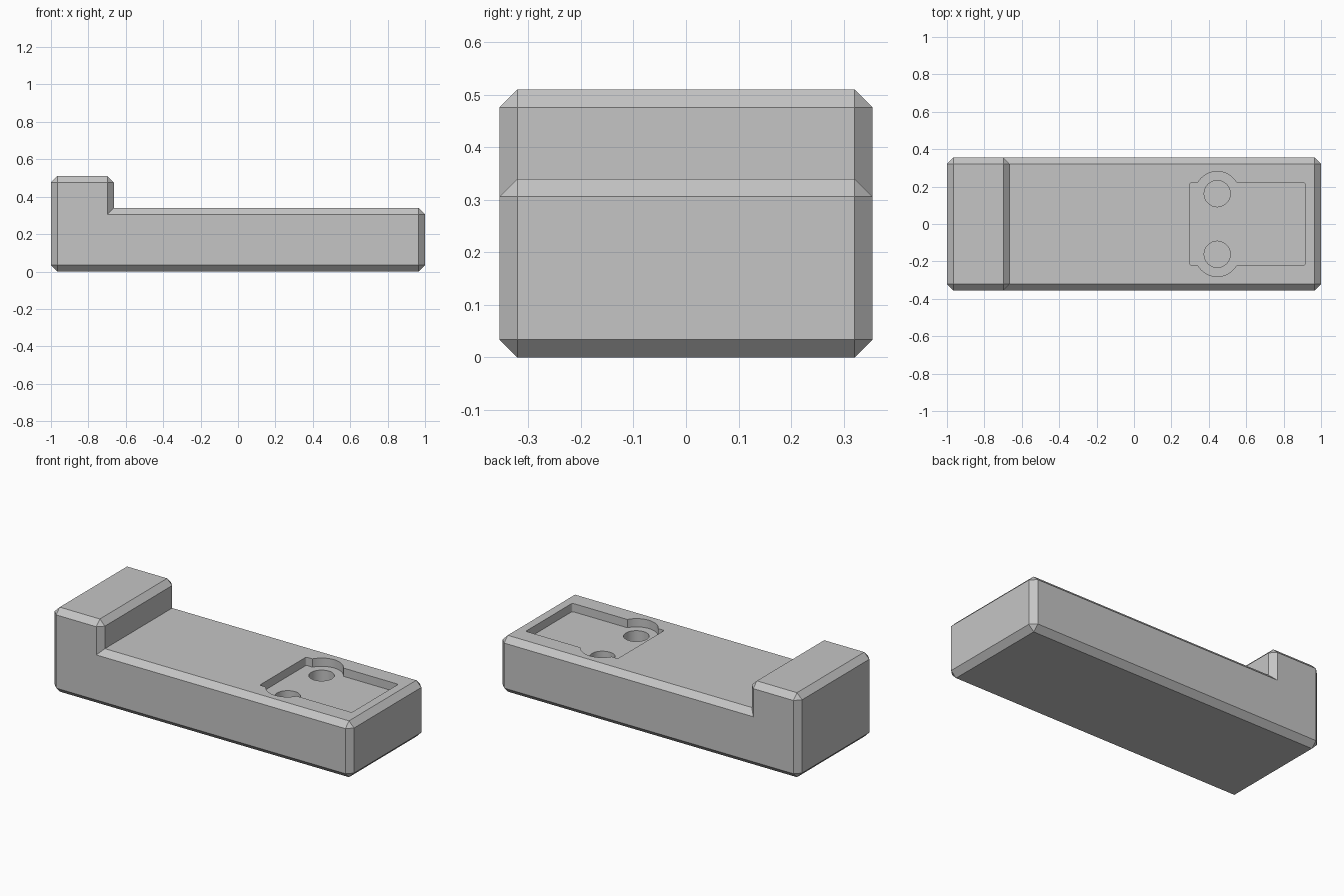
import bpy
import bmesh
import math

cube = bpy.data.objects.get("Cube")
if cube:
    bpy.data.objects.remove(cube, do_unlink=True)

# Main sizes
HALF_Y, C = 0.355, 0.034
FLOOR, POST, STEP = 0.34, 0.51, -0.664
POCKET_X, POCKET_Y, POCKET_DEPTH = (0.30, 0.915), 0.222, 0.05
HOLE_X, HOLE_Y, HOLE_R, LOBE_R, HOLE_DEPTH = 0.445, 0.162, 0.07, 0.119, 0.15

grey = bpy.data.materials.new("plain grey")
grey.use_nodes = True
grey.diffuse_color = (0.56, 0.56, 0.56, 1)
grey.node_tree.nodes["Principled BSDF"].inputs["Base Color"].default_value = grey.diffuse_color


def finish(bm, name):
    bmesh.ops.recalc_face_normals(bm, faces=bm.faces)
    mesh = bpy.data.meshes.new(name)
    bm.to_mesh(mesh)
    bm.free()
    mesh.materials.append(grey)
    obj = bpy.data.objects.new(name, mesh)
    bpy.context.collection.objects.link(obj)
    return obj


def prism(outline, z0, z1, name):
    bm = bmesh.new()
    face = bm.faces.new([bm.verts.new((x, y, z0)) for x, y in outline])
    top = bmesh.ops.extrude_face_region(bm, geom=[face])["geom"]
    for v in top:
        if isinstance(v, bmesh.types.BMVert):
            v.co.z = z1
    return finish(bm, name)


def arc(cx, cy, r, a0, a1, n):
    return [(cx + r * math.cos(a0 + (a1 - a0) * i / n),
             cy + r * math.sin(a0 + (a1 - a0) * i / n)) for i in range(n + 1)]


# Stepped body: L profile lofted across y, chamfered on every convex edge
corners = [(-1, 0), (1, 0), (1, FLOOR), (STEP, FLOOR), (STEP, POST), (-1, POST)]
CONCAVE = 3
count = len(corners)


def toward(a, b):
    d = math.dist(a, b)
    return tuple(p + (q - p) * C / d for p, q in zip(a, b))


inset, ring = [], []
for i, k in enumerate(corners):
    before, after = corners[i - 1], corners[(i + 1) % count]
    sign = -1 if i == CONCAVE else 1
    p, q = toward(k, before), toward(k, after)
    inset.append(tuple(m + sign * (u + v - 2 * m) for m, u, v in zip(k, p, q)))
    ring += [(i, k)] if i == CONCAVE else [(i, p), (i, q)]

bm = bmesh.new()
rings = []
for side in (-1, 1):
    end = [bm.verts.new((x, side * HALF_Y, z)) for x, z in inset]
    mid = [(o, bm.verts.new((p[0], side * (HALF_Y - C), p[1]))) for o, p in ring]
    bm.faces.new(end)
    for j in range(len(mid)):
        (oa, a), (ob, b) = mid[j - 1], mid[j]
        bm.faces.new([a, b, end[ob]] if oa == ob else [a, b, end[ob], end[oa]])
    rings.append([v for o, v in mid])
for j in range(len(ring)):
    bm.faces.new([rings[0][j - 1], rings[0][j], rings[1][j], rings[1][j - 1]])
body = finish(bm, "stepped_block")

# Pocket cutter: rectangle with a round lobe on each long side
lobe = math.asin((POCKET_Y - HOLE_Y) / LOBE_R)
x0, x1 = POCKET_X
R = 0.01
half = arc(x1 - R, POCKET_Y - R, R, 0, math.pi / 2, 4)
half += arc(HOLE_X, HOLE_Y, LOBE_R, lobe, math.pi - lobe, 24)
half += arc(x0 + R, POCKET_Y - R, R, math.pi / 2, math.pi, 4)
outline = half + [(x, -y) for x, y in reversed(half)]
cutters = [prism(outline, FLOOR - POCKET_DEPTH, FLOOR + 0.1, "pocket_cutter")]

# Two blind round holes in the pocket floor
for side in (-1, 1):
    circle = arc(HOLE_X, side * HOLE_Y, HOLE_R, 0, 2 * math.pi, 40)[:-1]
    cutters.append(prism(circle, FLOOR - POCKET_DEPTH - HOLE_DEPTH, FLOOR + 0.05, "hole_cutter"))

bpy.ops.object.select_all(action="DESELECT")
bpy.context.view_layer.objects.active = body
body.select_set(True)
for cutter in cutters:
    cutter.hide_render = True
    mod = body.modifiers.new("cut", "BOOLEAN")
    mod.operation = "DIFFERENCE"
    mod.solver = "EXACT"
    mod.object = cutter
    bpy.ops.object.modifier_apply(modifier=mod.name)
    bpy.data.objects.remove(cutter, do_unlink=True)

bpy.ops.object.shade_smooth_by_angle(angle=math.radians(25))
